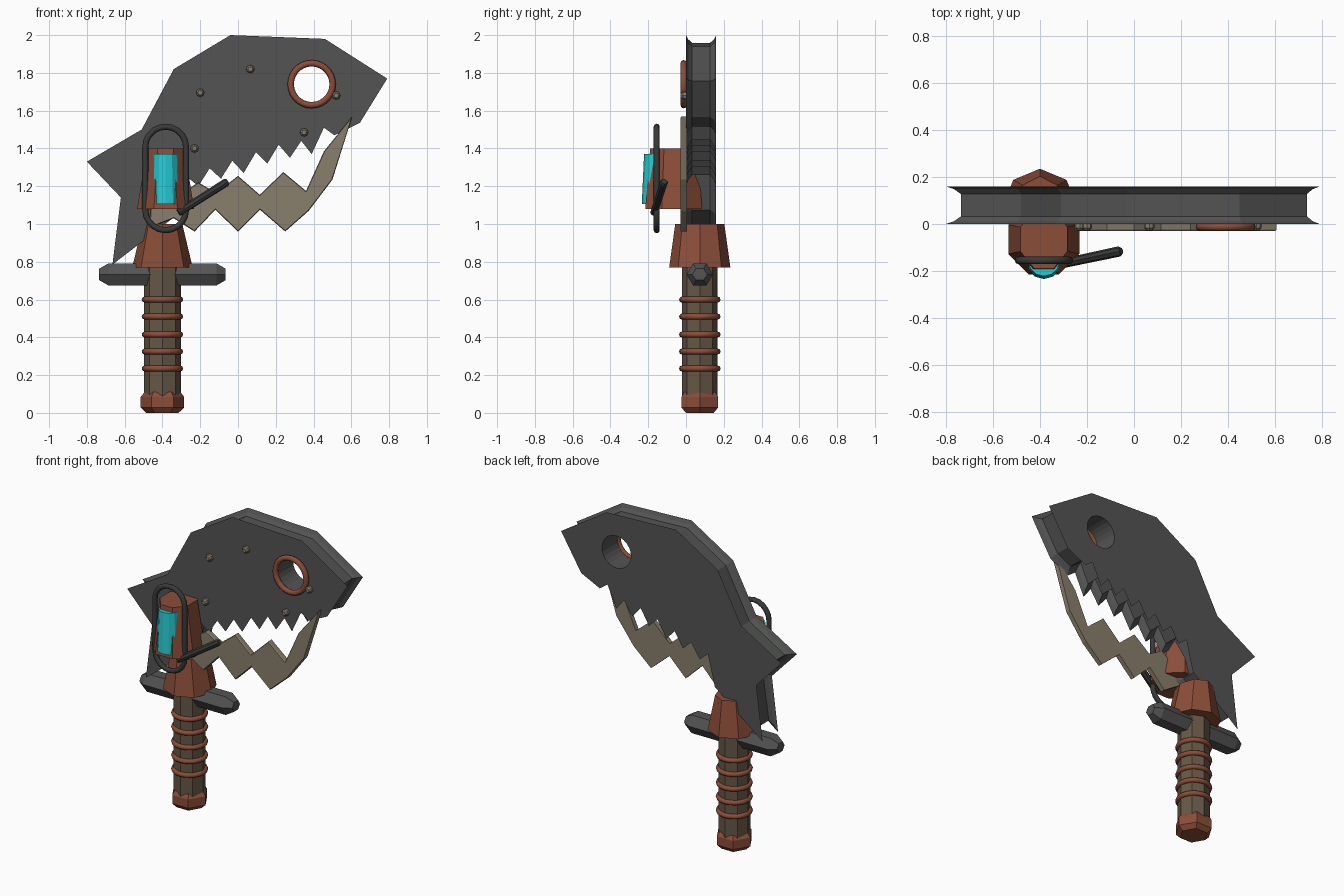
import bpy, bmesh, math
from mathutils import Vector, Matrix

if "Cube" in bpy.data.objects:
    bpy.data.objects.remove(bpy.data.objects["Cube"])


def material(name, rgb):
    m = bpy.data.materials.new(name)
    m.diffuse_color = (*rgb, 1)
    m.use_nodes = True
    m.node_tree.nodes["Principled BSDF"].inputs["Base Color"].default_value = m.diffuse_color
    return m


IRON = material("iron", (0.085, 0.088, 0.085))
DARK = material("dark_iron", (0.04, 0.042, 0.042))
COPPER = material("copper", (0.26, 0.075, 0.04))
BONE = material("bone", (0.25, 0.21, 0.15))
WOOD = material("wood", (0.13, 0.095, 0.06))
GLOW = material("cyan_glass", (0.02, 0.6, 0.65))


def finish(bm, name, mat, smooth=False):
    bmesh.ops.recalc_face_normals(bm, faces=bm.faces)
    me = bpy.data.meshes.new(name)
    bm.to_mesh(me)
    bm.free()
    ob = bpy.data.objects.new(name, me)
    bpy.context.collection.objects.link(ob)
    me.materials.append(mat)
    for p in me.polygons:
        p.use_smooth = smooth
    return ob


def skin(name, rings, mat, closed=False, smooth=False):
    """Bridge rings of points; cap the ends, or join them when closed."""
    bm = bmesh.new()
    vs = [[bm.verts.new(p) for p in r] for r in rings]
    n = len(vs[0])
    pairs = list(zip(vs, vs[1:])) + ([(vs[-1], vs[0])] if closed else [])
    for a, b in pairs:
        for i in range(n):
            j = (i + 1) % n
            bm.faces.new((a[i], a[j], b[j], b[i]))
    if not closed:
        bm.faces.new(vs[0])
        bm.faces.new(vs[-1])
    return finish(bm, name, mat, smooth)


def loft(name, sections, sides, mat, loc=(0, 0, 0), turn=0.0, rot=Matrix()):
    """Polygonal lathe from (z, rx, ry) sections."""
    rings = []
    for z, rx, ry in sections:
        angs = [turn + math.tau * i / sides for i in range(sides)]
        rings.append([Vector(loc) + rot @ Vector((rx * math.cos(a), ry * math.sin(a), z)) for a in angs])
    return skin(name, rings, mat)


def loop_tube(name, path, axis, r, mat, sides=8):
    """Round tube along a closed planar path with plane normal axis."""
    pts, axis, rings = [Vector(p) for p in path], Vector(axis), []
    for i, p in enumerate(pts):
        t = (pts[(i + 1) % len(pts)] - pts[i - 1]).normalized()
        out = t.cross(axis)
        rings.append([p + r * (math.cos(a) * out + math.sin(a) * axis)
                      for a in (math.tau * k / sides for k in range(sides))])
    return skin(name, rings, mat, closed=True, smooth=True)


def inset(pts, d):
    """Move an outline inward by d with limited mitres."""
    pts = [Vector(p) for p in pts]
    n = len(pts)
    area = sum(pts[i - 1].x * pts[i].y - pts[i].x * pts[i - 1].y for i in range(n))
    s = 1 if area > 0 else -1
    res = []
    for i, p in enumerate(pts):
        a = (p - pts[i - 1]).normalized()
        b = (pts[(i + 1) % n] - p).normalized()
        na, nb = Vector((-a.y, a.x)) * s, Vector((-b.y, b.x)) * s
        m = (na + nb).normalized()
        res.append(p + m * d / max(m.dot(na), 0.45))
    return res


def plate(name, outline, layers, mat):
    """Stack the x-z outline through (y, inset) layers."""
    return skin(name, [[(p.x, y, p.y) for p in inset(outline, d)] for y, d in layers], mat)


# Shark-head blade with a toothed edge and a hollow rim
outline = [(-0.665, 0.785), (-0.62, 1.14), (-0.80, 1.33), (-0.51, 1.50), (-0.34, 1.82),
           (-0.04, 2.0), (0.46, 1.98), (0.79, 1.77), (0.645, 1.535), (0.51, 1.47),
           (0.455, 1.51), (0.39, 1.37), (0.335, 1.44), (0.275, 1.35), (0.215, 1.42),
           (0.155, 1.32), (0.095, 1.38), (0.03, 1.27), (-0.03, 1.335), (-0.09, 1.24),
           (-0.15, 1.295), (-0.21, 1.20), (-0.27, 1.25), (-0.32, 1.05), (-0.45, 0.95)]
rim = [(0, 0), (0.012, 0.022), (0.032, 0.04), (0.128, 0.04), (0.148, 0.022), (0.16, 0)]
blade = plate("blade", outline, rim, IRON)

# Eye hole
lay = Matrix.Rotation(math.radians(90), 4, 'X')
EYE = (0.39, 0.08, 1.74)
cutter = loft("eye_cutter", [(-0.3, 0.105, 0.105), (0.3, 0.105, 0.105)], 24, IRON, EYE, rot=lay)
cutter.hide_render = True
mod = blade.modifiers.new("eye_hole", 'BOOLEAN')
mod.operation, mod.object, mod.solver = 'DIFFERENCE', cutter, 'EXACT'
bpy.context.view_layer.objects.active = blade
bpy.ops.object.modifier_apply(modifier=mod.name)
bpy.data.objects.remove(cutter)


def circle(c, r, n, u, v):
    return [Vector(c) + r * (math.cos(math.tau * i / n) * Vector(u) + math.sin(math.tau * i / n) * Vector(v))
            for i in range(n)]


X, Y, Z = (1, 0, 0), (0, 1, 0), (0, 0, 1)
loop_tube("eye_ring", circle((0.39, -0.012, 1.74), 0.111, 28, X, Z), Y, 0.017, COPPER)

# Lower jaw plate
jaw = [(0.605, 1.57), (0.50, 1.235), (0.375, 1.07), (0.25, 0.96), (0.117, 1.075), (0, 0.96),
       (-0.12, 1.075), (-0.23, 0.96), (-0.34, 1.03), (-0.47, 0.98), (-0.46, 1.12), (-0.32, 1.15),
       (-0.21, 1.22), (-0.115, 1.165), (0, 1.255), (0.115, 1.155), (0.24, 1.275), (0.36, 1.175),
       (0.455, 1.385)]
plate("lower_jaw", jaw, [(-0.03, 0.004), (-0.024, 0), (0.004, 0)], BONE)

# Rivets on the front face
for i, (x, z) in enumerate([(0.065, 1.82), (-0.2, 1.695), (-0.23, 1.40), (0.35, 1.485), (0.52, 1.68)]):
    loft(f"rivet_{i + 1}", [(-0.01, 0.022, 0.022), (0.016, 0.022, 0.022), (0.028, 0.012, 0.012)],
         8, BONE, (x, 0, z), rot=lay)

# Handle, wrap rings, pommel and collar
HX, HY = -0.40, 0.073
loft("handle", [(0.08, 0.097, 0.095), (0.80, 0.097, 0.095)], 8, WOOD, (HX, HY, 0))
for i, z in enumerate((0.235, 0.325, 0.415, 0.51, 0.60)):
    loop_tube(f"wrap_ring_{i + 1}", circle((HX, HY, z), 0.094, 20, X, Y), Z, 0.016, COPPER)
loft("pommel", [(0, 0.085, 0.085), (0.028, 0.115, 0.112), (0.085, 0.115, 0.112), (0.11, 0.095, 0.095)],
     6, COPPER, (HX, HY, 0))
loft("collar", [(0.77, 0.16, 0.162), (1.0, 0.105, 0.13)], 8, COPPER, (HX, HY, 0))

# Crossguard
loft("crossguard", [(-0.335, 0.035, 0.04), (-0.285, 0.068, 0.07), (0.285, 0.068, 0.07), (0.335, 0.035, 0.04)],
     6, IRON, (HX, HY, 0.733), turn=math.pi / 2, rot=Matrix.Rotation(math.radians(90), 4, 'Y'))

# Canister with glowing window
CX = -0.383
loft("canister", [(1.08, 0.163, 0.163), (1.40, 0.108, 0.135)], 8, COPPER, (CX, -0.065, 0),
     turn=math.pi / 8)
loft("canister_window", [(1.105, 0.077, 0.077), (1.37, 0.067, 0.065)], 12, GLOW, (CX, -0.157, 0))

# Long oval carry ring around the canister
path = [(CX + 0.108 * math.cos(a), -0.155, c + 0.108 * math.sin(a))
        for c, start in ((1.407, 0), (1.075, math.pi))
        for a in (start + math.pi * i / 10 for i in range(11))]
loop_tube("carry_ring", path, Y, 0.016, DARK)

# Side lever
a, b = Vector((-0.315, -0.17, 1.06)), Vector((-0.055, -0.115, 1.225))
d = b - a
loft("lever", [(0, 0.02, 0.02), (d.length - 0.01, 0.022, 0.022), (d.length, 0.016, 0.016)], 8, DARK, a,
     rot=d.to_track_quat('Z', 'Y').to_matrix().to_4x4())
